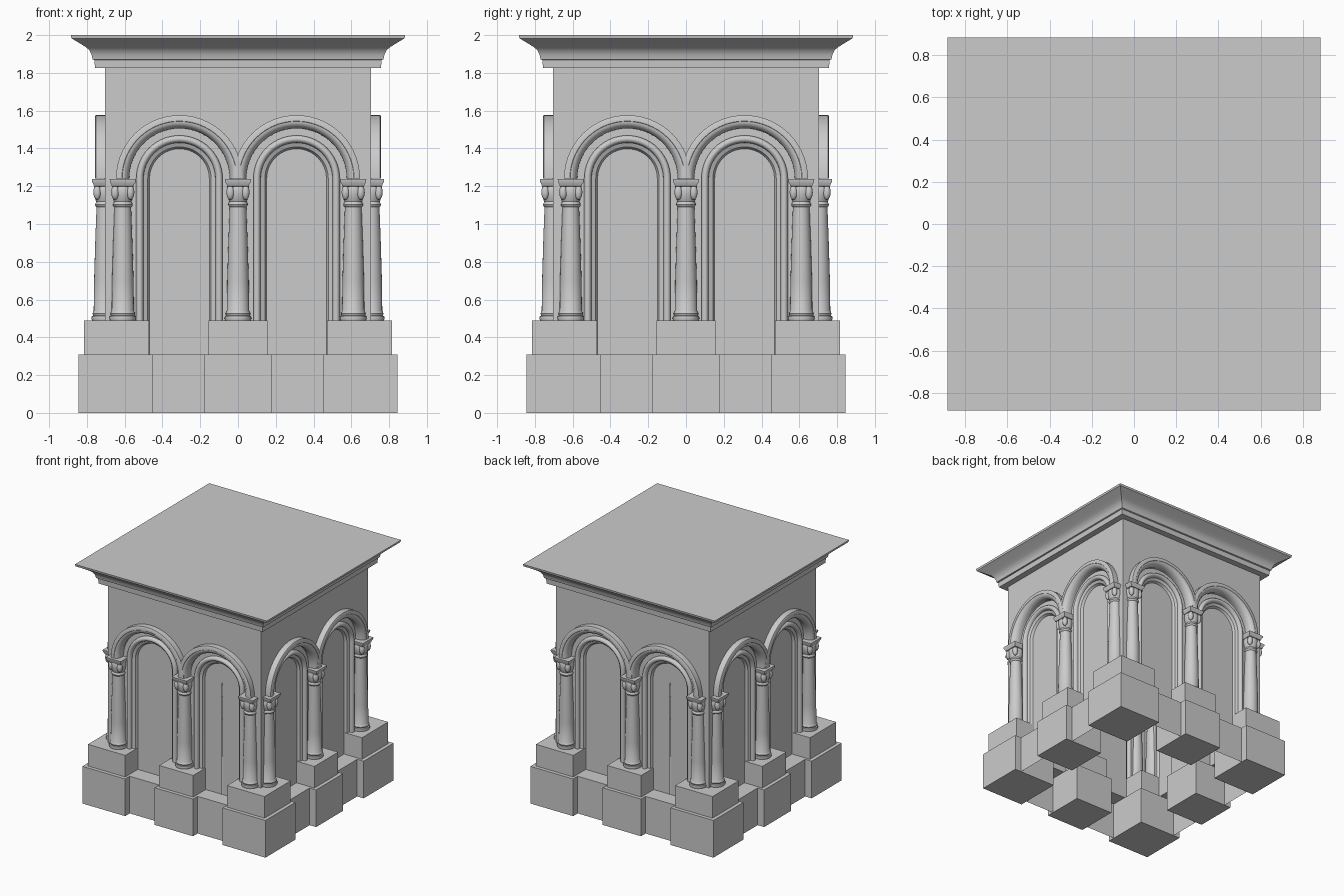
import bpy, bmesh
from math import sin, cos, pi, sqrt
from mathutils import Matrix

if "Cube" in bpy.data.objects:
    bpy.data.objects.remove(bpy.data.objects["Cube"])

WALL, SPRING, LEDGE, TOP = 0.705, 1.24, 0.31, 1.83
NICHE_BACK = 0.65
ARCH_X = (-0.31, 0.31)
N = 28  # arc segments


def finish(bm, name):
    bmesh.ops.remove_doubles(bm, verts=bm.verts, dist=0.0002)
    mesh = bpy.data.meshes.new(name)
    bm.to_mesh(mesh)
    bm.free()
    ob = bpy.data.objects.new(name, mesh)
    bpy.context.collection.objects.link(ob)
    bpy.ops.object.select_all(action='DESELECT')
    bpy.context.view_layer.objects.active = ob
    ob.select_set(True)
    bpy.ops.object.shade_smooth_by_angle(angle=0.6)
    return ob


def four_sides(ob):
    # linked copies on the other three sides
    for k in range(1, 4):
        c = ob.copy()
        c.name = f"{ob.name}_{k + 1}"
        c.matrix_world = Matrix.Rotation(k * pi / 2, 4, 'Z') @ ob.matrix_basis
        bpy.context.collection.objects.link(c)


def box(bm, x0, x1, y0, y1, z0, z1):
    m = Matrix.Translation(((x0 + x1) / 2, (y0 + y1) / 2, (z0 + z1) / 2))
    m = m @ Matrix.Diagonal((x1 - x0, y1 - y0, z1 - z0, 1))
    bmesh.ops.create_cube(bm, size=1, matrix=m)


def quad(bm, *pts):
    bm.faces.new([bm.verts.new(p) for p in pts])


def loft(bm, rings, closed=False):
    rows = [[bm.verts.new(p) for p in r] for r in rings]
    n = len(rows[0])
    for a, b in zip(rows, rows[1:]):
        for i in range(n if closed else n - 1):
            j = (i + 1) % n
            bm.faces.new((a[i], b[i], b[j], a[j]))
    return rows


def lathe(bm, profile, sides, cap=False):
    # profile of (radius, z) from bottom to top; 4 sides = square with half-width radius
    k, off = (sqrt(2), pi / 4) if sides == 4 else (1, 0)
    rings = [[(k * r * cos(off - 2 * pi * i / sides), k * r * sin(off - 2 * pi * i / sides), z)
              for i in range(sides)] for r, z in profile]
    rows = loft(bm, rings, True)
    if cap:
        bm.faces.new(rows[-1][::-1])


def arc(cx, r, y):
    return [(cx - r * cos(pi * i / N), y, SPRING + r * sin(pi * i / N)) for i in range(N + 1)]


def arch_outline(cx, r, y):
    return [(cx - r, y, LEDGE)] + arc(cx, r, y) + [(cx + r, y, LEDGE)]


# base blocks, plinths and recessed panels
bm = bmesh.new()
box(bm, -0.845, -0.45, -0.845, -0.45, 0, 0.31)
four_sides(finish(bm, "corner_base_block"))
bm = bmesh.new()
box(bm, -0.177, 0.177, -0.845, -0.49, 0, 0.31)
four_sides(finish(bm, "middle_base_block"))
bm = bmesh.new()
box(bm, -0.815, -0.47, -0.815, -0.47, 0.31, 0.49)
four_sides(finish(bm, "corner_plinth"))
bm = bmesh.new()
box(bm, -0.157, 0.157, -0.815, -0.52, 0.31, 0.49)
four_sides(finish(bm, "middle_plinth"))
bm = bmesh.new()
for a, b in ((-0.45, -0.177), (0.177, 0.45)):
    quad(bm, (a, -0.785, 0), (b, -0.785, 0), (b, -0.785, 0.31), (a, -0.785, 0.31))
    quad(bm, (a, -0.785, 0.31), (b, -0.785, 0.31), (b, -NICHE_BACK, 0.31), (a, -NICHE_BACK, 0.31))
four_sides(finish(bm, "base_panel"))

# wall sheet with two arched openings
R = 0.27
bm = bmesh.new()
edges = [-WALL, ARCH_X[0] - R, ARCH_X[0] + R, ARCH_X[1] - R, ARCH_X[1] + R, WALL]
for a, b in zip(edges[::2], edges[1::2]):
    quad(bm, (a, -WALL, LEDGE), (b, -WALL, LEDGE), (b, -WALL, TOP), (a, -WALL, TOP))
for cx in ARCH_X:
    low = arc(cx, R, -WALL)
    loft(bm, [[(x, y, TOP) for x, y, z in low], low])
four_sides(finish(bm, "wall"))

# shallow stepped jambs, inner roll moulding and flat niche back
section = [(R, -WALL), (R, -0.68), (0.229, -0.68)]
section += [(0.21 + 0.019 * cos(t), -0.685 - 0.022 * sin(t)) for t in [pi * i / 8 for i in range(9)]]
section += [(0.19, -0.68), (0.168, -0.67), (0.158, -NICHE_BACK), (0.001, -NICHE_BACK)]
bm = bmesh.new()
for cx in ARCH_X:
    loft(bm, [arch_outline(cx, r, y) for r, y in section])
four_sides(finish(bm, "niche"))

# outer arch moulding resting on the capitals: square outer band, rounded inner roll
band = [(0.336, -0.7), (0.336, -0.753), (0.329, -0.757), (0.305, -0.757)]
band += [(0.303 - 0.037 * sin(t), -0.705 - 0.05 * cos(t)) for t in [pi / 2 * i / 8 for i in range(9)]]
bm = bmesh.new()
for cx in ARCH_X:
    loft(bm, [arc(cx, r, y) for r, y in band])
four_sides(finish(bm, "arch_moulding"))

# column: moulded base, tapered shaft, bulging capital with corner hooks, square abacus
bm = bmesh.new()
lathe(bm, [(0.068, 0.49), (0.071, 0.5), (0.069, 0.512), (0.062, 0.515), (0.066, 0.525),
           (0.062, 0.535), (0.059, 0.54), (0.057, 0.7), (0.051, 0.9), (0.044, 1.09),
           (0.05, 1.095), (0.053, 1.103), (0.048, 1.112), (0.046, 1.12), (0.054, 1.14),
           (0.058, 1.165), (0.058, 1.19), (0.05, 1.21)], 24)
lathe(bm, [(0.045, 1.195), (0.058, 1.2), (0.06, 1.21), (0.068, 1.222), (0.069, 1.237)], 4, True)
for i in range(4):
    a = pi / 4 + i * pi / 2
    m = Matrix.Translation((0.057 * cos(a), 0.057 * sin(a), 1.168))
    m = m @ Matrix.Diagonal((0.021, 0.021, 0.04, 1))
    bmesh.ops.create_uvsphere(bm, u_segments=12, v_segments=8, radius=1, matrix=m)
column = finish(bm, "column")
for name, x in (("middle_column", 0), ("left_column", -0.61), ("right_column", 0.61)):
    c = column if x == 0 else column.copy()
    c.name = name
    c.location = (x, -WALL, 0)
    if x:
        bpy.context.collection.objects.link(c)
    bpy.context.view_layer.update()
    four_sides(c)

# cornice and flat roof
bm = bmesh.new()
lathe(bm, [(0.70, 1.825), (0.757, 1.825), (0.76, 1.868), (0.77, 1.872), (0.775, 1.895),
           (0.787, 1.92), (0.803, 1.935), (0.83, 1.952), (0.86, 1.97), (0.882, 1.983),
           (0.885, 2.0)], 4, True)
finish(bm, "cornice")
